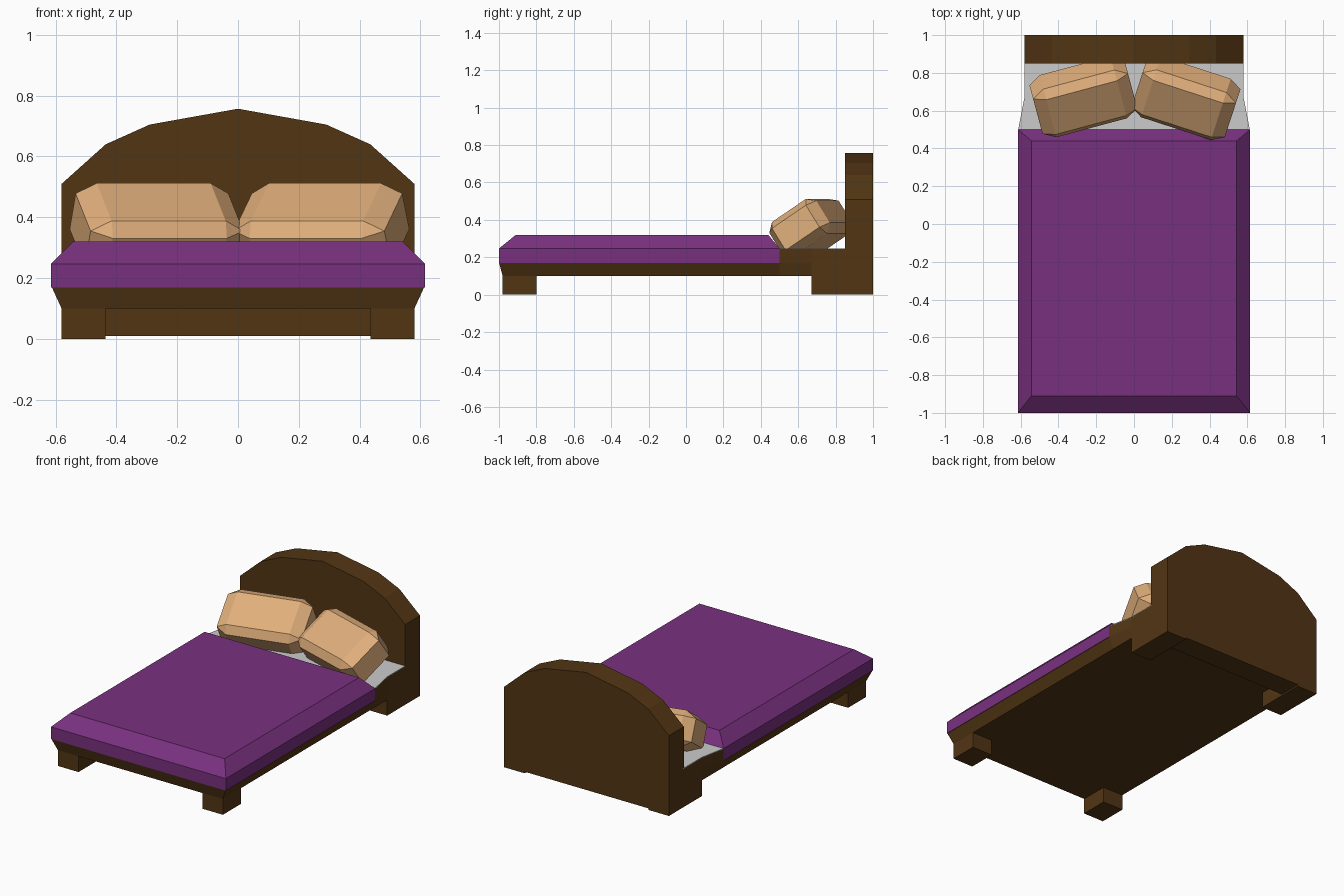
import bpy
import bmesh
from math import radians
from mathutils import Euler, Vector

if "Cube" in bpy.data.objects:
    bpy.data.objects.remove(bpy.data.objects["Cube"])


def material(name, rgb):
    m = bpy.data.materials.new(name)
    m.diffuse_color = (*rgb, 1)
    m.use_nodes = True
    m.node_tree.nodes["Principled BSDF"].inputs["Base Color"].default_value = m.diffuse_color
    return m


WOOD = material("dark_wood", (0.085, 0.036, 0.007))
PURPLE = material("purple_cloth", (0.19, 0.03, 0.21))
TAN = material("tan_cloth", (0.75, 0.43, 0.20))


def finish(bm, name, mat):
    bmesh.ops.recalc_face_normals(bm, faces=bm.faces)
    me = bpy.data.meshes.new(name)
    bm.to_mesh(me)
    bm.free()
    ob = bpy.data.objects.new(name, me)
    bpy.context.collection.objects.link(ob)
    if mat:
        me.materials.append(mat)
    return ob


def loft(name, rings, mat):
    """Skin matching closed rings of 3D points and cap both ends."""
    bm = bmesh.new()
    loops = [[bm.verts.new(p) for p in r] for r in rings]
    n = len(loops[0])
    for a, b in zip(loops, loops[1:]):
        for i in range(n):
            j = (i + 1) % n
            bm.faces.new((a[i], a[j], b[j], b[i]))
    bm.faces.new(loops[0][::-1])
    bm.faces.new(loops[-1])
    return finish(bm, name, mat)


def outline(half, z):
    """Mirror a right-hand plan outline across x = 0 at height z."""
    return [(x, y, z) for x, y in half] + [(-x, y, z) for x, y in reversed(half)]


# headboard: arched profile with two small feet
half = [(0.435, 0.01), (0.435, 0), (0.58, 0), (0.58, 0.51), (0.435, 0.64), (0.29, 0.705)]
profile = half + [(0, 0.757)] + [(-x, z) for x, z in reversed(half)]
loft("headboard", [[(x, y, z) for x, z in profile] for y in (0.85, 1.0)], WOOD)

# base frame, flaring outwards under the blanket
low = [(0.58, -0.98), (0.58, 0.5), (0.58, 0.67), (0.58, 0.86)]
high = [(0.613, -1.0), (0.613, 0.5), (0.58, 0.67), (0.58, 0.86)]
loft("base_frame", [outline(low, 0.1), outline(high, 0.172)], WOOD)

# raised head end of the frame with the sheet on top
loft("head_rail", [outline(high[1:], z) for z in (0.172, 0.243)], WOOD)
loft("sheet", [outline(high[1:], z) for z in (0.243, 0.247)], None)

# blanket with a sloped rim
rim = [(0.615, -1.0), (0.615, 0.5)]
top = [(0.543, -0.91), (0.543, 0.44)]
loft("blanket", [outline(rim, 0.17), outline(rim, 0.247), outline(top, 0.32)], PURPLE)

# four block legs
for side, s in (("right", 1), ("left", -1)):
    for end, y0, y1 in (("front", -0.98, -0.80), ("back", 0.67, 0.86)):
        plan = [(s * 0.435, y0), (s * 0.58, y0), (s * 0.58, y1), (s * 0.435, y1)]
        loft(f"{side}_{end}_leg", [[(x, y, z) for x, y in plan] for z in (0, 0.105)], WOOD)


# pillows: chamfered blocks leaning on the headboard
def pillow(name, centre, turn):
    size = Vector((0.26, 0.1575, 0.11))
    cut = Vector((0.066, 0.044, 0.04))
    rot = Euler((radians(33), 0, radians(turn))).to_matrix()
    bm = bmesh.new()
    for sx in (-1, 1):
        for sy in (-1, 1):
            for sz in (-1, 1):
                for axis in range(3):
                    p = size - cut
                    p[axis] = size[axis]
                    p = Vector((p.x * sx, p.y * sy, p.z * sz))
                    bm.verts.new(rot @ p + Vector(centre))
    bmesh.ops.convex_hull(bm, input=bm.verts)
    bmesh.ops.dissolve_limit(bm, angle_limit=radians(1), verts=bm.verts, edges=bm.edges)
    finish(bm, name, TAN)


pillow("right_pillow", (0.275, 0.667, 0.358), -18)
pillow("left_pillow", (-0.268, 0.674, 0.358), 15)
